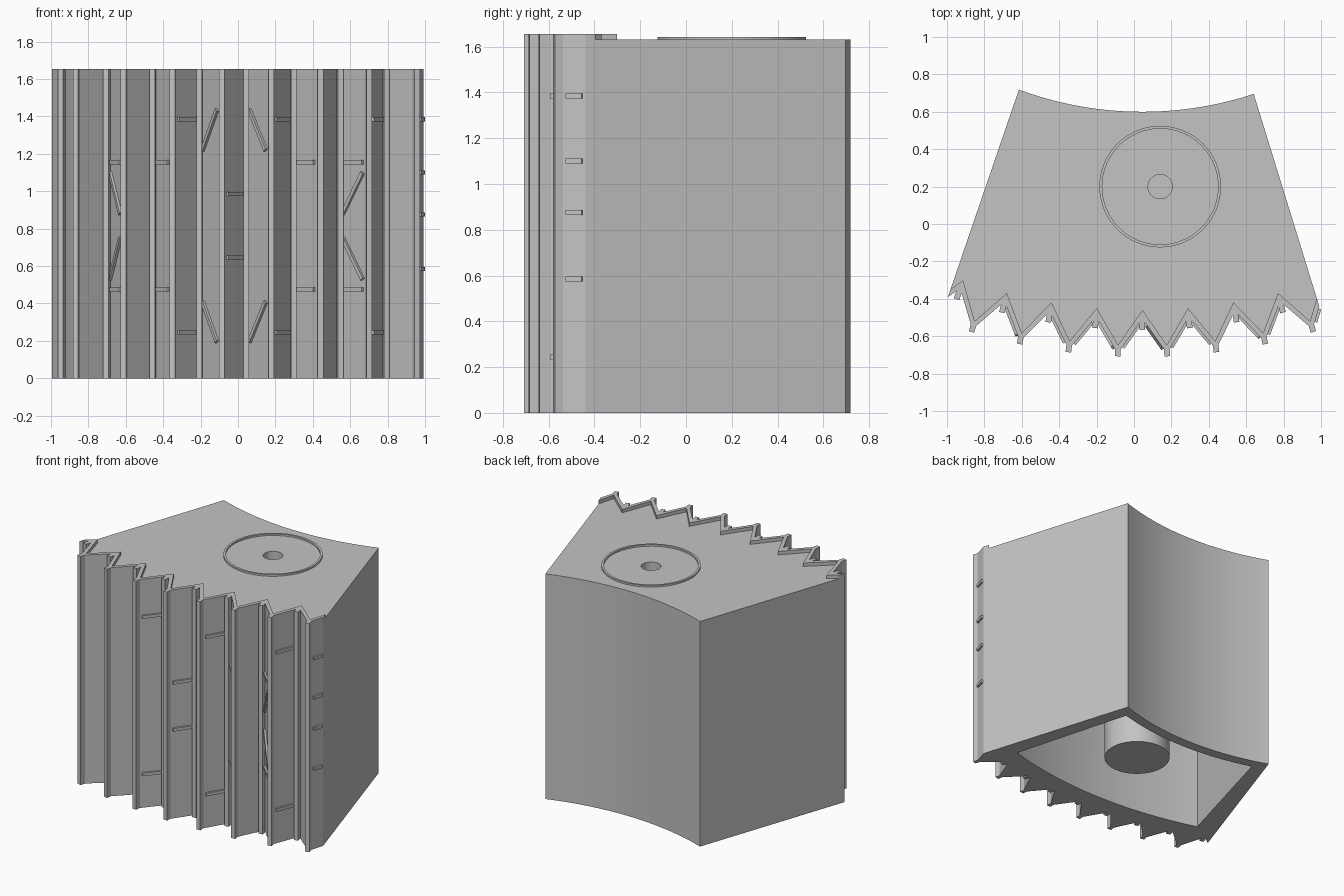
import bpy, bmesh, math
from mathutils import Vector
from mathutils.geometry import intersect_line_line_2d

if "Cube" in bpy.data.objects:
    bpy.data.objects.remove(bpy.data.objects["Cube"])

grey = bpy.data.materials.new("plain grey")
grey.use_nodes = True
COLOUR = (0.55, 0.55, 0.55, 1)
grey.diffuse_color = COLOUR
grey.node_tree.nodes["Principled BSDF"].inputs["Base Color"].default_value = COLOUR

HEIGHT, FACADE_TOP = 1.63, 1.655
STEP = 0.0825                      # angle between neighbouring pleats
VALLEY, PEAK = 2.96, 3.15          # inner pleat radii
SKIN = 0.045                       # radial thickness of the facade
HALF = 0.015                       # half width of the ribs


def polar(r, a, side=0):
    """Point on the shared arc centre, moved sideways along the tangent."""
    return Vector((0.045 + r * math.sin(a) + side * math.cos(a),
                   2.5 - r * math.cos(a) + side * math.sin(a)))


def arc(r, a0, a1, n=40):
    return [polar(r, a0 + (a1 - a0) * i / n) for i in range(n + 1)]


def circle(r, n=64):
    return [Vector((0.14 + r * math.cos(t), 0.2 + r * math.sin(t)))
            for t in (math.tau * i / n for i in range(n))]


def finish(name, bm):
    bmesh.ops.recalc_face_normals(bm, faces=bm.faces)
    mesh = bpy.data.meshes.new(name)
    bm.to_mesh(mesh)
    bm.free()
    mesh.materials.append(grey)
    ob = bpy.data.objects.new(name, mesh)
    bpy.context.collection.objects.link(ob)
    return ob


def prism(name, outline, z0, z1):
    bm = bmesh.new()
    base = bm.faces.new([bm.verts.new((p.x, p.y, z0)) for p in outline])
    top = bmesh.ops.extrude_face_region(bm, geom=[base], use_keep_orig=True)["geom"]
    verts = [v for v in top if isinstance(v, bmesh.types.BMVert)]
    bmesh.ops.translate(bm, verts=verts, vec=(0, 0, z1 - z0))
    return finish(name, bm)


def activate(ob):
    bpy.ops.object.select_all(action='DESELECT')
    ob.select_set(True)
    bpy.context.view_layer.objects.active = ob


def cut(ob, outline, z0, z1):
    cutter = prism("cutter", outline, z0, z1)
    cutter.hide_render = True
    mod = ob.modifiers.new("cut", 'BOOLEAN')
    mod.operation, mod.solver, mod.object = 'DIFFERENCE', 'EXACT', cutter
    activate(ob)
    bpy.ops.object.modifier_apply(modifier="cut")
    bpy.data.objects.remove(cutter)


def smooth(ob):
    activate(ob)
    bpy.ops.object.shade_smooth_by_angle(angle=math.radians(20))


# Plan lines of the two slanted sides
back_left, back_right = polar(1.9, -0.355), polar(1.9, 0.3185)
side_left = (back_left, Vector((-1.02, -0.463)))
side_right = (back_right, Vector((1.02, -0.535)))


def clipped(extra, index, side):
    """Where the pleat leaving the last point meets the slanted side."""
    if side is side_left:
        a, b = polar(VALLEY + extra, -4 * STEP), polar(PEAK + extra, -4.5 * STEP)
    else:
        a, b = polar(PEAK + extra, 3.5 * STEP), polar(VALLEY + extra, 4 * STEP)
    return intersect_line_line_2d(a, b, *side) or b


# Inner pleated line, valley and peak alternating
inner = [clipped(0, 0, side_left)]
outer = [clipped(SKIN, 0, side_left)]
slope = HALF * (PEAK - VALLEY) / (0.5 * STEP * 3.05)
for i in range(16):
    angle = (i * 0.5 - 4) * STEP
    is_peak = i % 2 == 1
    radius = PEAK if is_peak else VALLEY
    inner.append(polar(radius, angle))
    # Each fold of the facade carries an upright rib
    root = radius + SKIN + (-slope if is_peak else slope)
    tip = 3.21 if is_peak else 3.067
    outer += [polar(r, angle, s) for r, s in
              ((root, -HALF), (tip, -HALF), (tip, HALF), (root, HALF))]
inner.append(clipped(0, 0, side_right))
outer.append(clipped(SKIN, 0, side_right))

# Main block: concave back, slanted sides, hollow underneath
body = prism("body", inner + arc(1.9, 0.3185, -0.355), 0, HEIGHT)
cut(body, arc(2.89, -0.295, 0.271) + arc(1.975, 0.27, -0.305), -0.1, 1.55)
cut(body, circle(0.065), 1.4, 1.8)
smooth(body)

# Column standing in the hollow, with the blind socket
column = prism("inner_column", circle(0.225), 0, 1.56)
cut(column, circle(0.065), 1.1, 1.8)
smooth(column)

# Thin raised ring on the top
ring = prism("top_ring", circle(0.325), HEIGHT - 0.01, 1.642)
cut(ring, circle(0.31), 1.5, 1.8)
smooth(ring)

# Pleated facade with its ribs
prism("pleated_facade", outer + inner[::-1], 0, FACADE_TOP)


def batten(valley, peak, z_valley, z_peak, start=0.16, end=0.82):
    """Small bar lying on one pleat, level or slanted."""
    v, p = polar(VALLEY + SKIN, valley * STEP), polar(PEAK + SKIN, peak * STEP)
    a, b = v.lerp(p, start).to_3d(), v.lerp(p, end).to_3d()
    a.z, b.z = z_valley, z_peak
    flat = (p - v).normalized()
    normal = Vector((flat.y, -flat.x, 0))
    if normal.y > 0:
        normal = -normal
    along = (b - a).normalized()
    across = along.cross(normal) * 0.011
    bm = bmesh.new()
    ends = []
    for q in (a, b):
        ends.append([bm.verts.new(q + across * s + normal * d) for s, d in
                     ((-1, -0.008), (1, -0.008), (1, 0.014), (-1, 0.014))])
    bm.faces.new(ends[0])
    bm.faces.new(ends[1])
    for i in range(4):
        j = (i + 1) % 4
        bm.faces.new((ends[0][i], ends[0][j], ends[1][j], ends[1][i]))
    finish("batten", bm)


# Level battens, in pairs mirrored about mid height
MIRROR = 1.63
for valley, side, z in ((-1, -0.5, 1.385), (1, -0.5, 1.385), (3, -0.5, 1.385),
                        (0, -0.5, 0.985), (-3, 0.5, 1.155), (-2, 0.5, 1.155),
                        (1, 0.5, 1.155), (2, 0.5, 1.155)):
    for height in (z, MIRROR - z):
        batten(valley, valley + side, height, height)

# Slanted battens, also mirrored
for valley, z0, z1 in ((-1, 1.22, 1.435), (0, 1.435, 1.22),
                       (-3, 1.10, 0.88), (2, 0.88, 1.10)):
    batten(valley, valley + 0.5, z0, z1)
    batten(valley, valley + 0.5, MIRROR - z0, MIRROR - z1)

# Short battens on the outermost pleat
for z in (0.585, 0.875, 1.10, 1.385):
    batten(4, 3.5, z, z, 0.5, 0.82)
